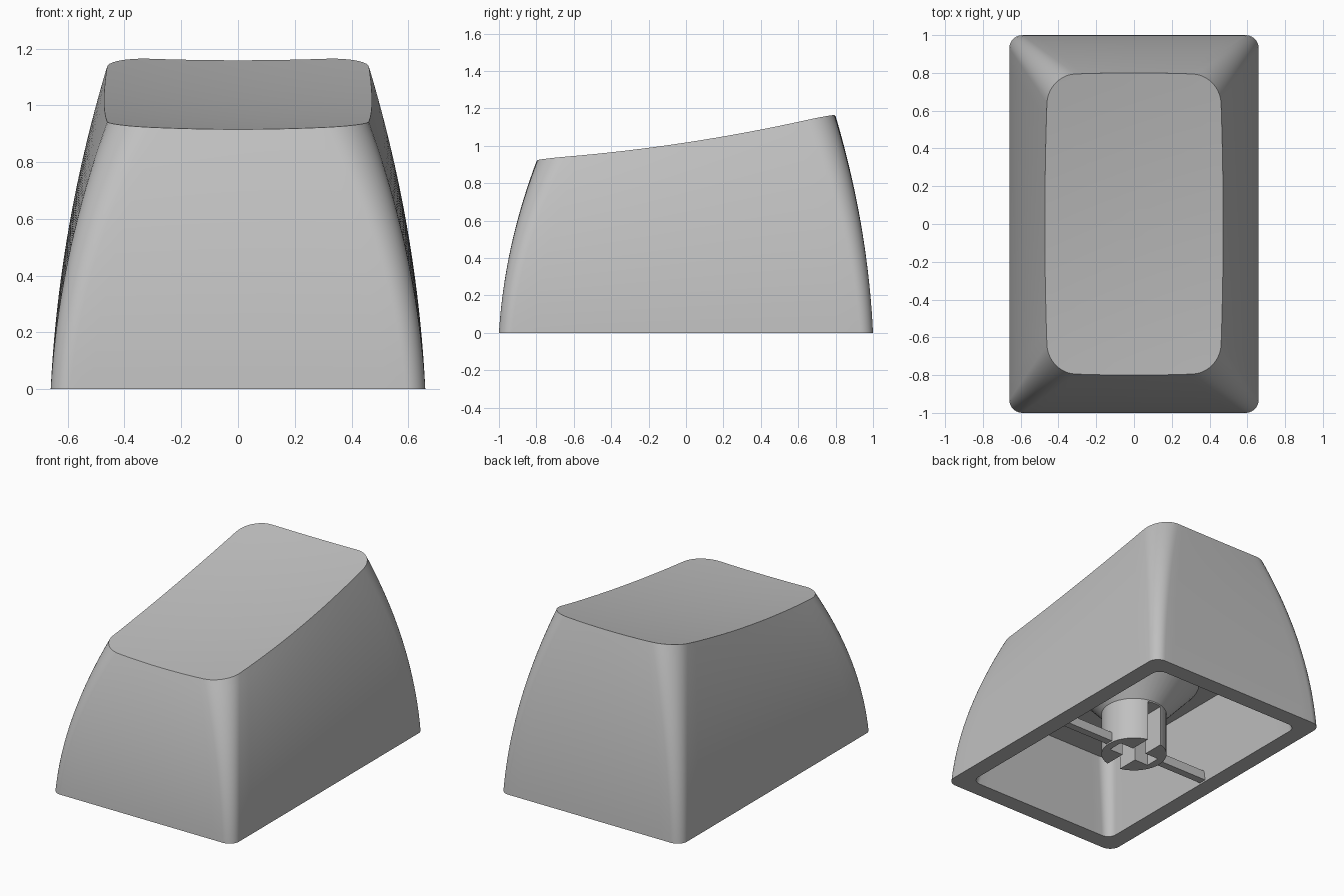
import bpy
import bmesh
from math import cos, sin, pi
from mathutils import Vector

old = bpy.data.objects.get("Cube")
if old:
    bpy.data.objects.remove(old, do_unlink=True)

GREY = (0.53, 0.53, 0.53, 1.0)
plastic = bpy.data.materials.new("grey_plastic")
plastic.use_nodes = True
plastic.diffuse_color = GREY
plastic.node_tree.nodes["Principled BSDF"].inputs["Base Color"].default_value = GREY


def finish(name, bm):
    bmesh.ops.recalc_face_normals(bm, faces=bm.faces)
    mesh = bpy.data.meshes.new(name)
    bm.to_mesh(mesh)
    bm.free()
    mesh.materials.append(plastic)
    obj = bpy.data.objects.new(name, mesh)
    bpy.context.collection.objects.link(obj)
    return obj


def smooth(obj):
    bpy.ops.object.select_all(action="DESELECT")
    obj.select_set(True)
    bpy.context.view_layer.objects.active = obj
    bpy.ops.object.shade_smooth_by_angle(angle=pi / 6)


def loft(name, rings):
    """Skin a list of equal-length closed rings and cap both ends."""
    bm = bmesh.new()
    loops = [[bm.verts.new(p) for p in ring] for ring in rings]
    for a, b in zip(loops, loops[1:]):
        for i in range(len(a)):
            j = (i + 1) % len(a)
            bm.faces.new((a[i], a[j], b[j], b[i]))
    bm.faces.new(loops[0])
    bm.faces.new(loops[-1])
    return finish(name, bm)


def box(name, size, centre):
    bm = bmesh.new()
    bmesh.ops.create_cube(bm, size=1)
    bmesh.ops.scale(bm, vec=size, verts=bm.verts)
    bmesh.ops.translate(bm, vec=centre, verts=bm.verts)
    return finish(name, bm)


def rounded_rect(hx, hy, r, z=0.0, corner=10, side=16):
    """Rounded rectangle whose straight sides are subdivided."""
    arcs = []
    for k, (sx, sy) in enumerate([(1, 1), (-1, 1), (-1, -1), (1, -1)]):
        arcs.append([Vector((sx * (hx - r) + r * cos((k + s / corner) * pi / 2),
                             sy * (hy - r) + r * sin((k + s / corner) * pi / 2), z))
                     for s in range(corner + 1)])
    pts = []
    for k, arc in enumerate(arcs):
        nxt = arcs[(k + 1) % 4][0]
        pts += arc + [arc[-1].lerp(nxt, s / side) for s in range(1, side)]
    return pts


def top_height(x, y):
    """Sloping, gently dished typing surface."""
    return 1.002 + 0.152 * y + 0.055 * y * y + 0.07 * x * x


# Outlines of the outer skin
base = rounded_rect(0.66, 1.0, 0.07)
rim = []
for p in rounded_rect(0.472, 0.8, 0.15):
    x = p.x * (1 - 0.035 * (p.y / 0.8) ** 2)
    y = p.y * (1 - 0.015 * (p.x / 0.47) ** 2)
    rim.append(Vector((x, y, top_height(x, y))))

# Shell: cavity ceiling, cavity walls, bottom rim, curved outside, dished top
rings = [rounded_rect(0.48, 0.82, 0.08, 0.5), rounded_rect(0.55, 0.89, 0.06, 0)]
STEPS = 20
for s in range(STEPS + 1):
    t = s / STEPS
    w = 0.28 * t + 0.72 * t * t
    ring = []
    for b, e in zip(base, rim):
        p = b.lerp(e, w)
        p.z = e.z * t
        ring.append(p)
    rings.append(ring)
for s in range(1, 12):
    f = 1 - s / 12
    rings.append([Vector((p.x * f, p.y * f, top_height(p.x * f, p.y * f))) for p in rim])
smooth(loft("cap_shell", rings))

# Stem: post flaring into the ceiling, with a cross-shaped socket
SIDES = 48
stem = loft("stem", [[Vector((r * cos(2 * pi * i / SIDES), r * sin(2 * pi * i / SIDES), z))
                      for i in range(SIDES)]
                     for r, z in [(0.2, 0), (0.2, 0.28), (0.4, 0.5), (0.4, 0.52)]])
for size in [(0.1, 0.5, 0.54), (0.3, 0.1, 0.54)]:
    cutter = box("socket_cutter", size, (0, 0, 0))
    cutter.hide_render = True
    cut = stem.modifiers.new("socket", "BOOLEAN")
    cut.operation = "DIFFERENCE"
    cut.solver = "EXACT"
    cut.object = cutter
    bpy.ops.object.select_all(action="DESELECT")
    stem.select_set(True)
    bpy.context.view_layer.objects.active = stem
    bpy.ops.object.modifier_apply(modifier=cut.name)
    bpy.data.objects.remove(cutter, do_unlink=True)
smooth(stem)

# Slim braces from the stem to the side walls
for side, label in [(1, "left"), (-1, "right")]:
    box(label + "_brace", (0.4, 0.05, 0.06), (side * 0.37, 0, 0.04))
